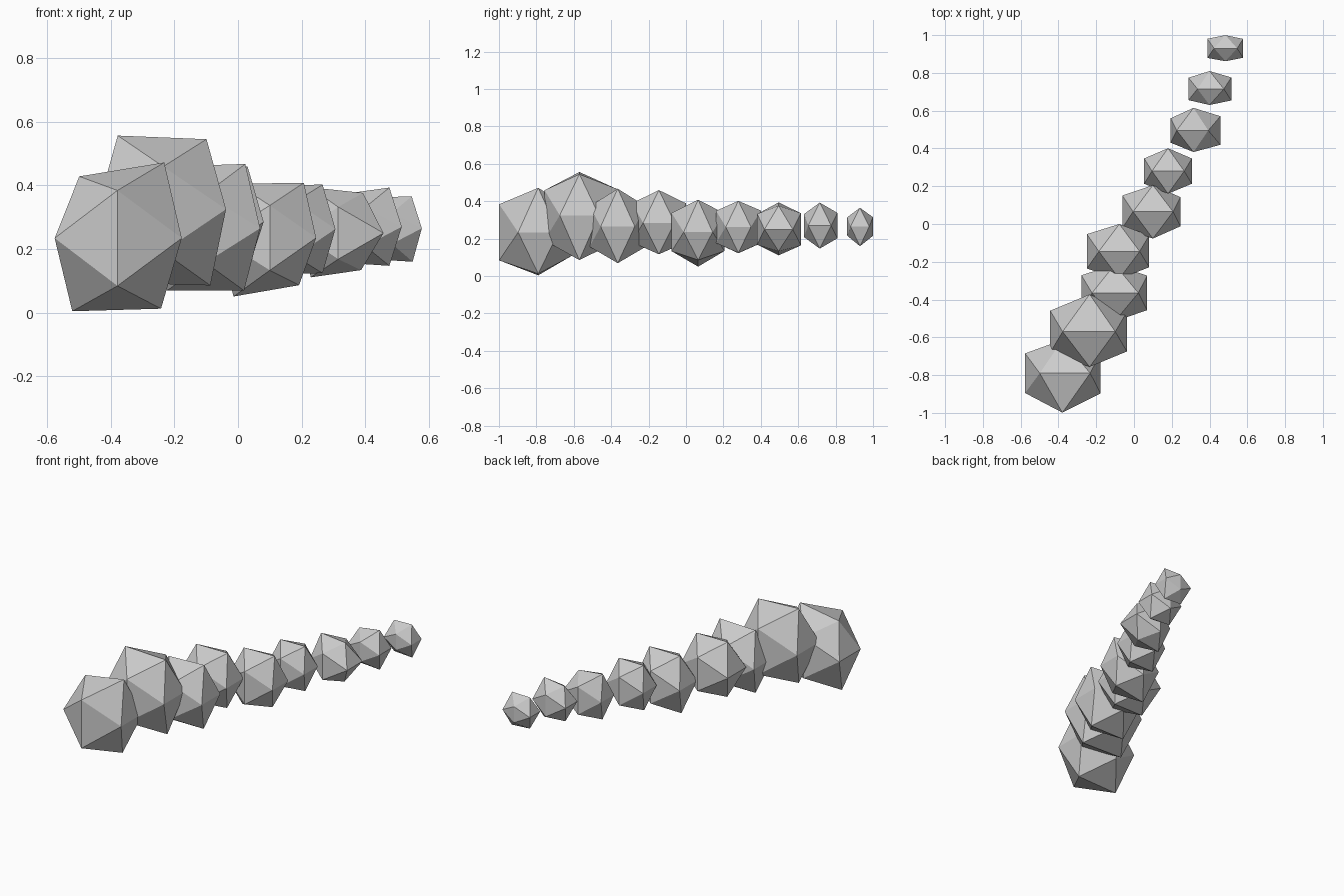
import bpy, bmesh

PHI = 1.618      # icosahedron proportion
DEPTH = 0.86     # every stone is a little flattened along y

# One row per stone: centre, then corner sizes:
# top-left, top-right, bottom-left, bottom-right, left, right, front/back
stones = [
    ((-.379, -.79, .234), (.120, .147, .142, .137), .122, .125, (.150, .127)),
    ((-.235, -.57, .325), (.143, .136, .143, .148), .129, .122, (.134, .142)),
    ((-.102, -.365, .265), (.120, .125, .121, .121), .109, .106, (.108, .108)),
    ((-.078, -.145, .285), (.108, .108, .104, .104), .106, .098, (.104, .104)),
    ((.100, .065, .235), (.105, .107, .114, .092), .100, .090, (.102, .101)),
    ((.180, .280, .263), (.085, .086, .087, .086), .078, .078, (.086, .087)),
    ((.315, .495, .250), (.089, .078, .086, .072), .075, .088, (.082, .086)),
    ((.400, .715, .270), (.064, .076, .070, .076), .069, .071, (.061, .068)),
    ((.484, .930, .265), (.060, .062, .060, .065), .059, .058, (.049, .050)),
]


def make_stone(name, centre, ring, left, right, front_back):
    """Irregular flat-faced icosahedron: three crossed rectangles and their hull."""
    signs = [(-1, 1), (1, 1), (-1, -1), (1, -1)]
    points = [(a * r, 0, b * PHI * r) for (a, b), r in zip(signs, ring)]
    for a, b in signs:
        side = left if a < 0 else right
        points.append((a * PHI * side, b * side, 0))
        end = front_back[0] if a < 0 else front_back[1]
        points.append((0, a * PHI * end, b * end))
    bm = bmesh.new()
    for x, y, z in points:
        bm.verts.new((x, y * DEPTH, z))
    bmesh.ops.convex_hull(bm, input=bm.verts)
    bmesh.ops.recalc_face_normals(bm, faces=bm.faces)
    mesh = bpy.data.meshes.new(name)
    bm.to_mesh(mesh)
    bm.free()
    stone = bpy.data.objects.new(name, mesh)
    stone.location = centre
    bpy.context.collection.objects.link(stone)


# Winding row of stones, shrinking towards the back
for i, row in enumerate(stones, 1):
    make_stone(f"stone_{i}", *row)
